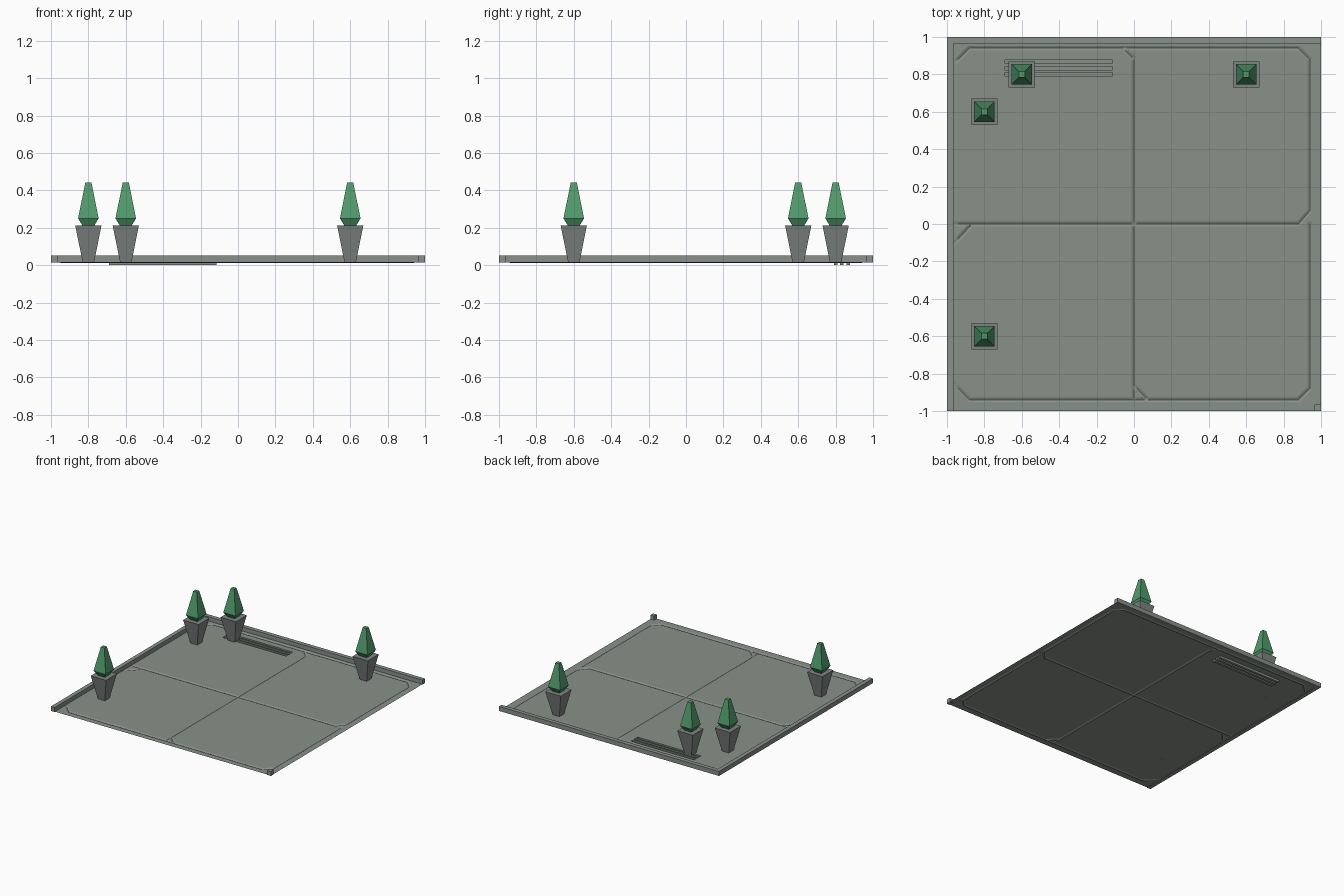
import bpy, bmesh
from mathutils import Vector
from mathutils.geometry import intersect_point_line

if "Cube" in bpy.data.objects:
    bpy.data.objects.remove(bpy.data.objects["Cube"])


def mat(name, rgb):
    m = bpy.data.materials.new(name)
    m.diffuse_color = (*rgb, 1)
    m.use_nodes = True
    m.node_tree.nodes["Principled BSDF"].inputs["Base Color"].default_value = m.diffuse_color
    return m


STONE = mat("grey_green_stone", (0.245, 0.285, 0.25))
POT = mat("planter_grey", (0.215, 0.235, 0.222))
LEAF = mat("leaf_green", (0.085, 0.33, 0.15))


def finish(bm, name, material, recalc=True):
    if recalc:
        bmesh.ops.recalc_face_normals(bm, faces=bm.faces)
    me = bpy.data.meshes.new(name)
    bm.to_mesh(me)
    bm.free()
    me.materials.append(material)
    ob = bpy.data.objects.new(name, me)
    bpy.context.collection.objects.link(ob)
    return ob


def box(name, x0, x1, y0, y1, z0, z1, material):
    bm = bmesh.new()
    bmesh.ops.create_cube(bm, size=1)
    for v in bm.verts:
        v.co = ((x0 + x1) / 2 + v.co.x * (x1 - x0),
                (y0 + y1) / 2 + v.co.y * (y1 - y0),
                (z0 + z1) / 2 + v.co.z * (z1 - z0))
    return finish(bm, name, material)


def square_tower(name, x, y, profile, material):
    """Stack of square rings given as (half width, height), capped at both ends."""
    bm = bmesh.new()
    rings = [[bm.verts.new((x + sx * w, y + sy * w, z))
              for sx, sy in ((-1, -1), (1, -1), (1, 1), (-1, 1))]
             for w, z in profile]
    for a, b in zip(rings, rings[1:]):
        for i in range(4):
            j = (i + 1) % 4
            bm.faces.new((a[i], a[j], b[j], b[i]))
    bm.faces.new(rings[0])
    bm.faces.new(rings[-1])
    return finish(bm, name, material)


# Paving sheet with shallow V-shaped joints around four chamfered slabs
FLOOR, DEPTH, HALF = 0.018, 0.006, 0.013
E, C = 0.94, 0.88
joints = [
    [(-E, C), (-C, E), (C, E), (E, C), (E, 0.07), (C, 0.0)],
    [(-E, 0), (C, 0)],
    [(0, 0.89), (0, -0.93)],
    [(-0.06, E), (0, C)],
    [(-E, -0.08), (-C, -0.015)],
    [(-E, -C), (-C, -E), (C, -E), (E, -C), (E, 0)],
    [(0.015, -C), (0.075, -E)],
]
segments = [(Vector((*a, 0)), Vector((*b, 0)))
            for line in joints for a, b in zip(line, line[1:])]
slot_x = (-0.69, -0.115)
slot_y = [(0.79, 0.81), (0.823, 0.843), (0.857, 0.877)]

bm = bmesh.new()
bmesh.ops.create_grid(bm, x_segments=1, y_segments=1, size=1)


def cut(point, normal):
    bmesh.ops.bisect_plane(bm, geom=bm.verts[:] + bm.edges[:] + bm.faces[:], dist=1e-5,
                           plane_co=point, plane_no=normal)


for a, b in segments:
    d = (b - a).normalized()
    n = Vector((-d.y, d.x, 0))
    for off in (-HALF, 0, HALF):
        cut(a + n * off, n)
    cut(a, d)
    cut(b, d)
for x in slot_x:
    cut((x, 0, 0), (1, 0, 0))
for pair in slot_y:
    for y in pair:
        cut((0, y, 0), (0, 1, 0))


def joint_depth(p):
    best = 1.0
    for a, b in segments:
        q, t = intersect_point_line(p, a, b)
        q = a + (b - a) * min(max(t, 0), 1)
        best = min(best, (p - q).length)
    return DEPTH * max(0.0, 1 - best / HALF)


for v in bm.verts:
    v.co.z = FLOOR - joint_depth(Vector((v.co.x, v.co.y, 0)))

# Drain slots sunk through the paving
for y0, y1 in slot_y:
    faces = [f for f in bm.faces
             if slot_x[0] < f.calc_center_median().x < slot_x[1]
             and y0 < f.calc_center_median().y < y1]
    new = bmesh.ops.extrude_face_region(bm, geom=faces)["geom"]
    bmesh.ops.delete(bm, geom=[f for f in faces if f.is_valid], context='FACES')
    for v in new:
        if isinstance(v, bmesh.types.BMVert):
            v.co.z = 0
bmesh.ops.recalc_face_normals(bm, faces=bm.faces)
if sum(f.normal.z * f.calc_area() for f in bm.faces) < 0:
    bmesh.ops.reverse_faces(bm, faces=bm.faces)
finish(bm, "paving", STONE, recalc=False)

# Curbs on the left and back, and a lone corner block
box("back_curb", -1, 1, 0.966, 1, 0.015, 0.052, STONE)
box("left_curb", -1, -0.966, -1, 0.966, 0.015, 0.052, STONE)
box("corner_block", 0.966, 1, -1, -0.966, 0.015, 0.052, STONE)

# Planters with clipped shrubs
for x, y in ((-0.6, 0.8), (-0.8, 0.6), (0.6, 0.8), (-0.8, -0.6)):
    square_tower("planter", x, y, [(0.031, 0.018), (0.07, 0.212)], POT)
    square_tower("shrub", x, y, [(0.032, 0.212), (0.055, 0.25), (0.016, 0.443)], LEAF)
